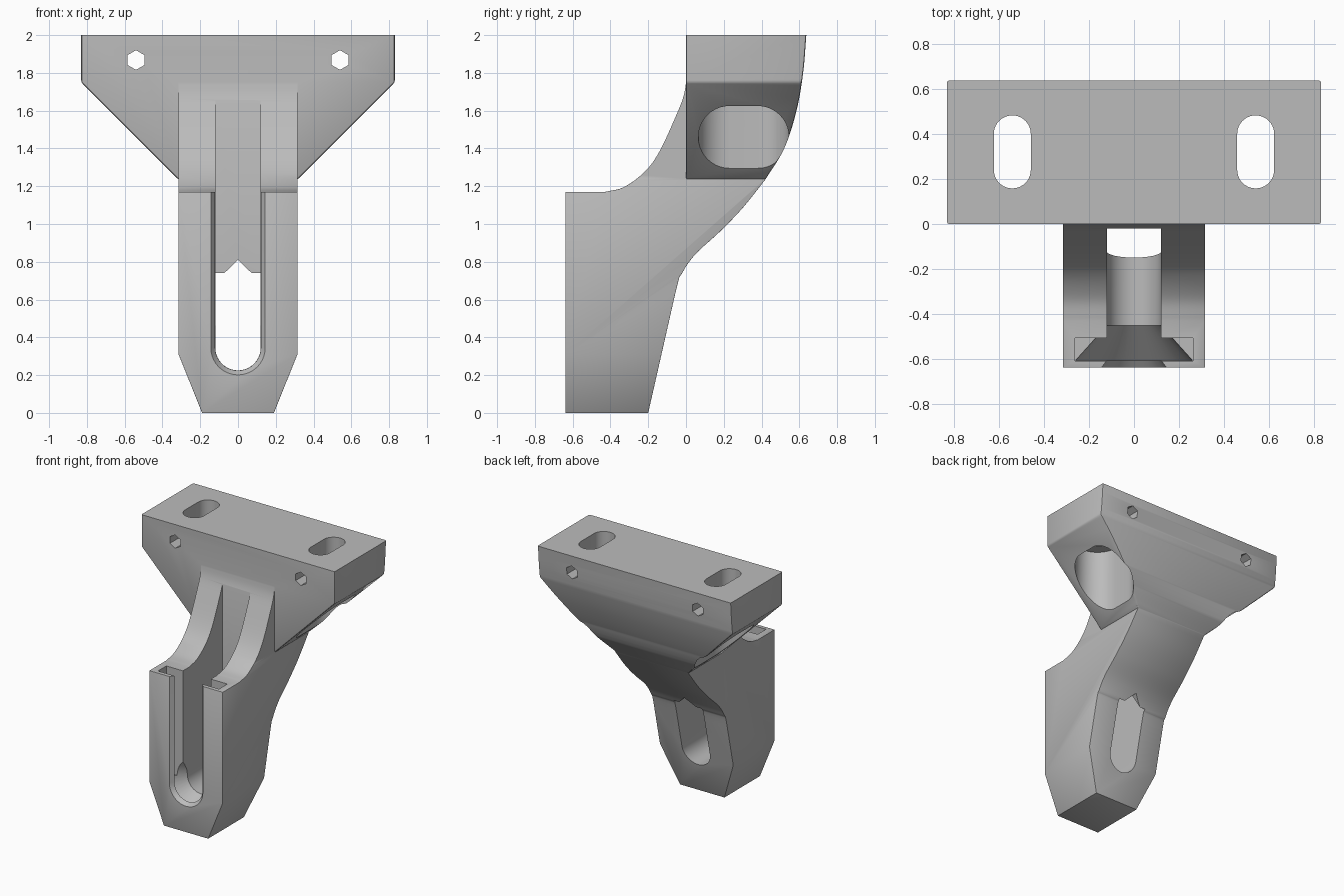
import bpy, bmesh, math
from mathutils import Vector

cube = bpy.data.objects.get("Cube")
if cube:
    bpy.data.objects.remove(cube)

grey = bpy.data.materials.new("light grey")
grey.use_nodes = True
grey.diffuse_color = (0.5, 0.5, 0.5, 1)
grey.node_tree.nodes["Principled BSDF"].inputs["Base Color"].default_value = (0.5, 0.5, 0.5, 1)

PLACE = {"x": lambda a, b, d: (d, a, b),
         "y": lambda a, b, d: (a, d, b),
         "z": lambda a, b, d: (a, b, d)}


def finish(bm, name):
    bmesh.ops.recalc_face_normals(bm, faces=bm.faces)
    mesh = bpy.data.meshes.new(name)
    bm.to_mesh(mesh)
    bm.free()
    mesh.materials.append(grey)
    obj = bpy.data.objects.new(name, mesh)
    bpy.context.collection.objects.link(obj)
    return obj


def loft(axis, start, end, d0, d1):
    """Solid between two outlines with equal point counts."""
    bm = bmesh.new()
    put = PLACE[axis]
    rings = [[bm.verts.new(put(a, b, d)) for a, b in pts]
             for pts, d in ((start, d0), (end, d1))]
    n = len(start)
    for i in range(n):
        j = (i + 1) % n
        bm.faces.new((rings[0][i], rings[0][j], rings[1][j], rings[1][i]))
    for ring in rings:
        bm.faces.new(ring)
    bmesh.ops.recalc_face_normals(bm, faces=bm.faces)
    return bm


def slice_off(bm, point, normal):
    cut = bmesh.ops.bisect_plane(bm, geom=bm.verts[:] + bm.edges[:] + bm.faces[:],
                                 plane_co=point, plane_no=normal, clear_outer=True)
    edges = [e for e in cut["geom_cut"] if isinstance(e, bmesh.types.BMEdge)]
    bmesh.ops.holes_fill(bm, edges=edges)
    bmesh.ops.recalc_face_normals(bm, faces=bm.faces)


def bevel_sharp(bm, width, top):
    edges = [e for e in bm.edges if e.calc_face_angle(0) > 0.5
             and not all(v.co.z > top for v in e.verts)]
    bmesh.ops.bevel(bm, geom=edges, offset=width, segments=2, profile=0.5,
                    affect="EDGES", clamp_overlap=True)


def arc(cx, cy, r, a0, a1, n=20):
    angles = [math.radians(a0 + (a1 - a0) * i / n) for i in range(n + 1)]
    return [(cx + r * math.cos(a), cy + r * math.sin(a)) for a in angles]


def trough(r, top):
    """Round-bottomed slot outline."""
    return arc(0, 0.345, r, 180, 360) + [(r, top), (-r, top)]


def capsule(cx, cy, r, half):
    return arc(cx, cy + half - r, r, 0, 180) + arc(cx, cy - half + r, r, 180, 360)


def spline(points, steps=6):
    """Smooth curve through a few points."""
    p = [Vector(q) for q in points]
    p = [2 * p[0] - p[1]] + p + [2 * p[-1] - p[-2]]
    out = []
    for a, b, c, d in zip(p, p[1:], p[2:], p[3:]):
        for i in range(steps):
            t = i / steps
            out.append(tuple(0.5 * (2 * b + (c - a) * t + (2 * a - 5 * b + 4 * c - d) * t ** 2
                                    + (3 * b - a - 3 * c + d) * t ** 3)))
    return out + [tuple(p[-2])]


def combine(target, other, operation):
    mod = target.modifiers.new("combine", "BOOLEAN")
    mod.operation, mod.object, mod.solver = operation, other, "EXACT"
    bpy.context.view_layer.objects.active = target
    bpy.ops.object.modifier_apply(modifier=mod.name)
    bpy.data.objects.remove(other)


def carve(target, axis, start, d0, d1, end=None):
    cutter = finish(loft(axis, start, end or start, d0, d1), "cutter")
    cutter.hide_render = True
    combine(target, cutter, "DIFFERENCE")


# Side curves shared by the arm and the mounting block
arm_front = spline([(-0.43, 1.17), (-0.33, 1.195), (-0.22, 1.275), (-0.14, 1.385),
                    (-0.05, 1.58), (-0.012, 1.68), (0.003, 1.77)])
block_back = spline([(0.42, 1.235), (0.52, 1.4), (0.585, 1.6), (0.62, 1.8), (0.637, 2.0)])
arm_back = spline([(-0.2, 0), (-0.055, 0.64), (-0.02, 0.74), (0.05, 0.84), (0.18, 0.96),
                   (0.3, 1.085), (0.42, 1.235)])
arm_back = [arm_back[0]] + arm_back[6:]

# Arm: extruded side profile with a tapered foot
profile = ([(-0.637, 0)] + arm_back + [(0.45, 1.29), (0.3, 1.8), (0.05, 1.8)]
           + arm_front[::-1] + [(-0.637, 1.17)])
bm = loft("x", profile, profile, -0.315, 0.315)
for s in (-1, 1):
    slice_off(bm, (s * 0.19, 0, 0), (s * 0.31, 0, -0.125))
bevel_sharp(bm, 0.014, 1.25)
body = finish(bm, "wall_bracket")

# Front slot, its chamfered mouth, the head pocket and the rear opening
carve(body, "y", trough(0.12, 2.1), -0.7, -0.02)
carve(body, "y", trough(0.15, 2.1), -0.645, -0.605, trough(0.12, 2.1))
pocket = [(-0.262, 0.345), (0.262, 0.345), (0.262, 1.3), (-0.262, 1.3)]
carve(body, "y", pocket, -0.607, -0.505)
carve(body, "y", arc(0, 0.345, 0.26, 0, 351, 39), -0.606, -0.45, arc(0, 0.345, 0.12, 0, 351, 39))
opening = arc(0, 0.345, 0.119, 180, 360) + [(0.119, 0.695), (0, 0.81), (-0.119, 0.695)]
carve(body, "y", opening, -0.1, 0.2)

# Mounting block: curved back and sloping shoulders
profile = [(0, 1.235)] + block_back + [(0, 2.0)]
bm = loft("x", profile, profile, -0.83, 0.83)
for s in (-1, 1):
    slice_off(bm, (s * 0.83, 0, 1.75), (s, 0, -1))
bevel_sharp(bm, 0.01, 1.99)
block = finish(bm, "mounting_block")
combine(body, block, "UNION")

# Screw slots, wide recesses below them and hexagonal cross holes
for s in (-1, 1):
    carve(body, "z", capsule(s * 0.54, 0.32, 0.082, 0.162), 1.5, 2.1)
    carve(body, "z", capsule(s * 0.54, 0.305, 0.165, 0.24), 1.0, 1.8)
    carve(body, "y", arc(s * 0.54, 1.868, 0.052, 30, 330, 5), -0.1, 0.8)

bpy.ops.object.select_all(action="DESELECT")
body.select_set(True)
bpy.context.view_layer.objects.active = body
bpy.ops.object.shade_smooth_by_angle(angle=math.radians(30))
